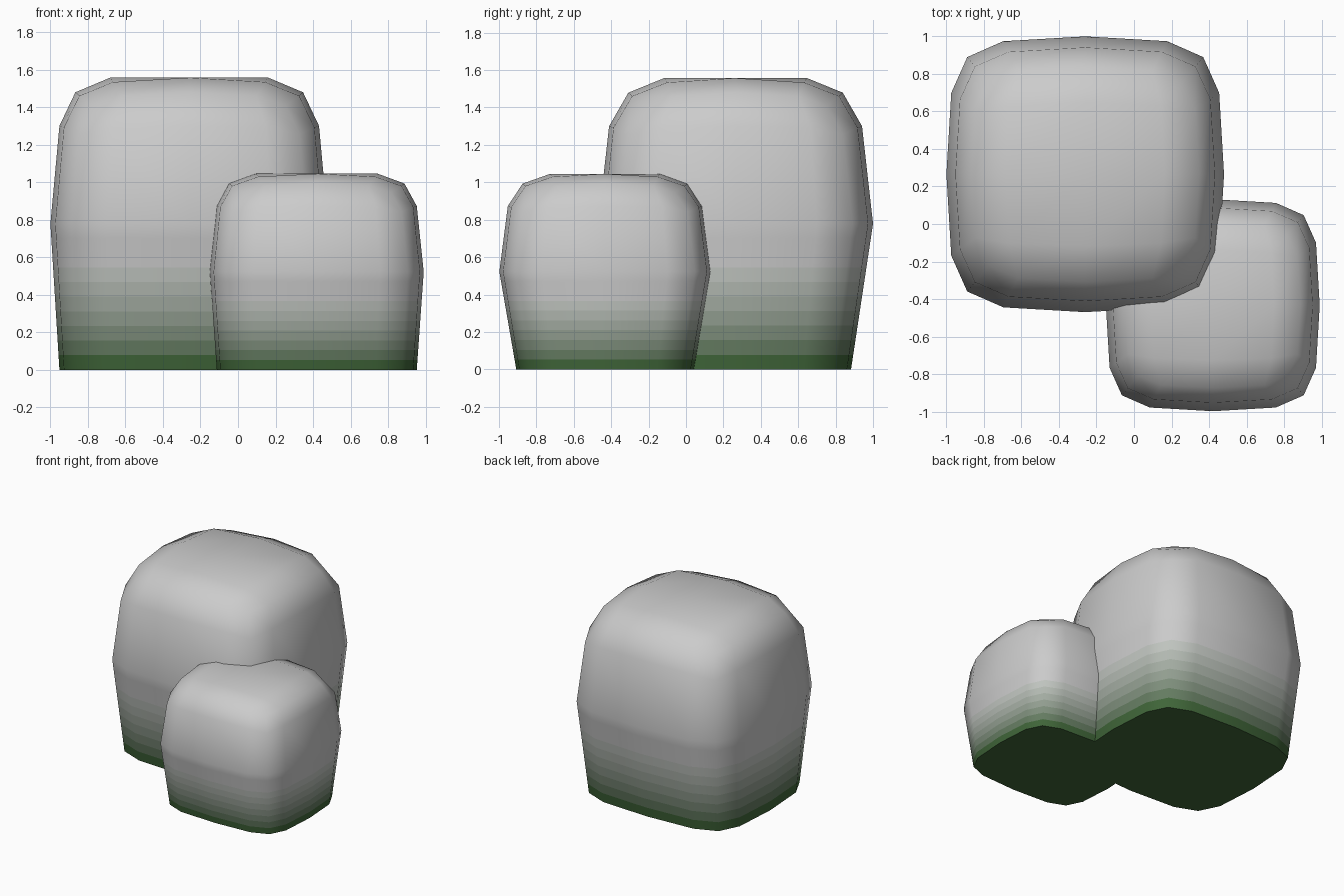
import bpy, bmesh, math

if "Cube" in bpy.data.objects:
    bpy.data.objects.remove(bpy.data.objects["Cube"])

BANDS = 10
GREEN, GREY = (0.05, 0.13, 0.04), (0.8, 0.8, 0.8)

# Moss-to-stone gradient as a stack of band materials
mats = []
for n in range(BANDS):
    t = n / (BANDS - 0.5)
    m = bpy.data.materials.new("moss_band_%d" % n)
    m.diffuse_color = [a + (b - a) * t for a, b in zip(GREEN, GREY)] + [1]
    m.use_nodes = True
    m.node_tree.nodes["Principled BSDF"].inputs["Base Color"].default_value = m.diffuse_color
    mats.append(m)
stone = bpy.data.materials.new("stone_grey")
stone.diffuse_color = (*GREY, 1)
stone.use_nodes = True
stone.node_tree.nodes["Principled BSDF"].inputs["Base Color"].default_value = stone.diffuse_color
mats.append(stone)

# Per level: x scale, y scale, height, corner droop, near-corner droop
LEVELS = {
    -2: (0.935, 0.84, 0.0, 0, 0),
    -1: (0.9675, 0.92, 0.25, 0, 0),
    0: (1.0, 1.0, 0.5, 0, 0),
    1: (0.935, 0.92, 0.835, 0.03, 0.005),
    2: (0.82, 0.78, 0.95, 0.045, 0.012),
}
# Rounded-square outline for grid steps (major, minor)
OUTLINE = {(2, 0): (1, 0), (2, 1): (0.965, 0.59), (2, 2): (0.85, 0.85)}


def place(i, j, k):
    """Map a cube grid point to the unit rounded boulder."""
    a, b = abs(i), abs(j)
    big, small = max(a, b), min(a, b)
    sx, sy, z, corner, near = LEVELS[k]
    if big == 2:
        p, q = OUTLINE[(big, small)]
        z -= (0, near, corner)[small]
    else:
        p, q = big, small
        if k == 2:
            sx, sy = 0.57, 0.52
            z = 0.985 if small == 1 else 1.0
            p, q = p * (0.96 if small else 1), q * 0.96
        else:
            p, q = p * 0.6, q * 0.6
    x, y = (p, q) if a >= b else (q, p)
    return math.copysign(x, i) * sx, math.copysign(y, j) * sy, z


def boulder(name, cx, cy, rx, ry, h):
    bm = bmesh.new()
    bmesh.ops.create_cube(bm, size=4)
    bmesh.ops.subdivide_edges(bm, edges=bm.edges[:], cuts=3, use_grid_fill=True)
    for v in bm.verts:
        x, y, z = place(*(round(c) for c in v.co))
        v.co = (cx + x * rx, cy + y * ry, z * h)
    # Cut the lower half into colour bands
    for n in range(1, BANDS):
        bmesh.ops.bisect_plane(
            bm, geom=bm.verts[:] + bm.edges[:] + bm.faces[:], dist=1e-4,
            plane_co=(0, 0, 0.5 * h * n / BANDS), plane_no=(0, 0, 1))
    for f in bm.faces:
        z = f.calc_center_median().z / h
        f.material_index = min(BANDS, int(z * 2 * BANDS))
    bmesh.ops.recalc_face_normals(bm, faces=bm.faces[:])
    me = bpy.data.meshes.new(name)
    bm.to_mesh(me)
    bm.free()
    for m in mats:
        me.materials.append(m)
    ob = bpy.data.objects.new(name, me)
    bpy.context.collection.objects.link(ob)
    bpy.ops.object.select_all(action='DESELECT')
    ob.select_set(True)
    bpy.context.view_layer.objects.active = ob
    bpy.ops.object.shade_smooth_by_angle(angle=math.radians(60))
    return ob


# Tall rear boulder and smaller front boulder
boulder("large_boulder", -0.26, 0.265, 0.74, 0.735, 1.557)
boulder("small_boulder", 0.42, -0.433, 0.57, 0.565, 1.045)
